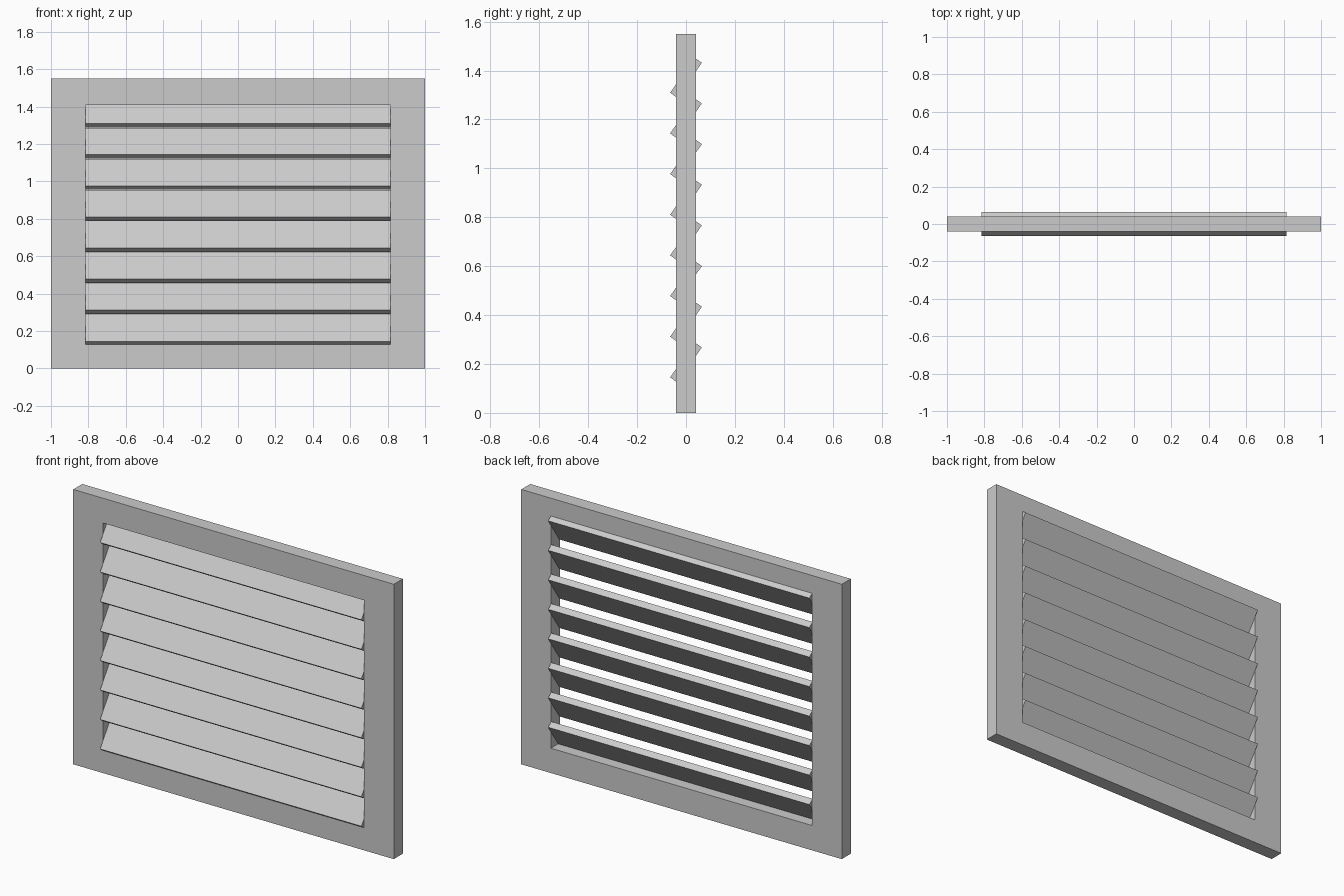
import bpy
import bmesh
import math

if "Cube" in bpy.data.objects:
    bpy.data.objects.remove(bpy.data.objects["Cube"])

W, H, D = 1.0, 1.55, 0.04           # half width, height, half depth
IN_X, IN_Z0, IN_Z1 = 0.815, 0.14, 1.41
SLATS, FIRST_Z, PITCH = 8, 0.2065, 0.1663
SLAT_W, SLAT_T, TILT = 0.175, 0.036, math.radians(55)


def finish(bm, name):
    bmesh.ops.recalc_face_normals(bm, faces=bm.faces)
    mesh = bpy.data.meshes.new(name)
    bm.to_mesh(mesh)
    bm.free()
    obj = bpy.data.objects.new(name, mesh)
    bpy.context.collection.objects.link(obj)
    return obj


# outer frame: rectangular ring with an open centre
def rect(bm, x, z0, z1, y):
    return [bm.verts.new((px, y, pz)) for px, pz in ((-x, z0), (x, z0), (x, z1), (-x, z1))]


bm = bmesh.new()
loops = [rect(bm, W, 0, H, -D), rect(bm, W, 0, H, D),
         rect(bm, IN_X, IN_Z0, IN_Z1, D), rect(bm, IN_X, IN_Z0, IN_Z1, -D)]
for k in range(4):
    a, b = loops[k], loops[(k + 1) % 4]
    for i in range(4):
        j = (i + 1) % 4
        bm.faces.new((a[i], a[j], b[j], b[i]))
finish(bm, "frame")

# tilted slats, low edge to the front
bm = bmesh.new()
bmesh.ops.create_cube(bm, size=1)
bmesh.ops.scale(bm, vec=(2 * IN_X, SLAT_W, SLAT_T), verts=bm.verts)
slat = finish(bm, "slat_1")
for i in range(SLATS):
    obj = slat
    if i:
        obj = bpy.data.objects.new(f"slat_{i + 1}", slat.data)
        bpy.context.collection.objects.link(obj)
    obj.location = (0, 0, FIRST_Z + i * PITCH)
    obj.rotation_euler = (TILT, 0, 0)
